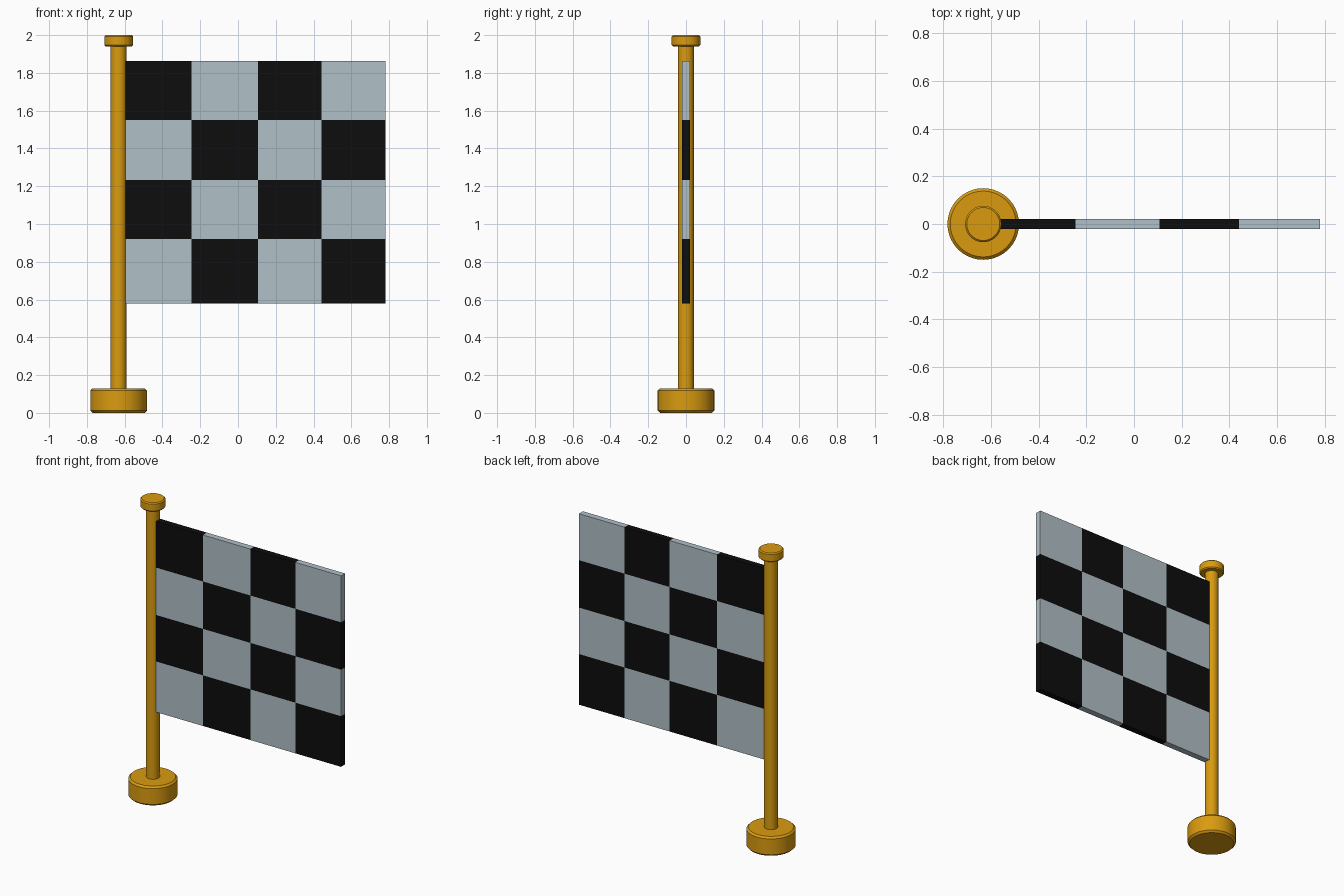
import bpy, bmesh, math

if "Cube" in bpy.data.objects:
    bpy.data.objects.remove(bpy.data.objects["Cube"])

POLE_X = -0.632
SIDES = 40


def material(name, rgb):
    m = bpy.data.materials.new(name)
    m.diffuse_color = (*rgb, 1)
    m.use_nodes = True
    m.node_tree.nodes["Principled BSDF"].inputs["Base Color"].default_value = m.diffuse_color
    return m


gold = material("gold", (0.70, 0.33, 0.005))
pale = material("pale_grey", (0.434, 0.525, 0.57))
black = material("black", (0.004, 0.004, 0.004))


def disc(name, radius, z0, z1, chamfer=0.0):
    """Upright cylinder with optionally chamfered rims."""
    bpy.ops.mesh.primitive_cylinder_add(
        vertices=SIDES, radius=radius, depth=z1 - z0,
        location=(POLE_X, 0, (z0 + z1) / 2))
    ob = bpy.context.object
    ob.name = name
    ob.data.materials.append(gold)
    bpy.ops.object.shade_smooth_by_angle(angle=math.radians(30))
    if chamfer:
        bev = ob.modifiers.new("chamfer", 'BEVEL')
        bev.width = chamfer
        bev.segments = 1
        bev.limit_method = 'ANGLE'
        bev.angle_limit = math.radians(40)
    return ob


# Pole with its foot and top cap
disc("base", 0.15, 0.0, 0.13, 0.012)
disc("pole", 0.042, 0.12, 1.95)
disc("pole_cap", 0.076, 1.94, 2.0, 0.007)

# Chequered flag: one sheet of cells, coloured alternately, then thickened
cols = [-0.60, -0.246, 0.106, 0.441, 0.78]
rows = [0.58, 0.92, 1.232, 1.55, 1.862]
bm = bmesh.new()
grid = [[bm.verts.new((x, 0, z)) for x in cols] for z in rows]
for r in range(4):
    for c in range(4):
        face = bm.faces.new((grid[r][c], grid[r][c + 1],
                             grid[r + 1][c + 1], grid[r + 1][c]))
        face.material_index = (r + c) % 2
mesh = bpy.data.meshes.new("flag")
bm.to_mesh(mesh)
bm.free()
mesh.materials.append(pale)
mesh.materials.append(black)
flag = bpy.data.objects.new("flag", mesh)
bpy.context.collection.objects.link(flag)
solid = flag.modifiers.new("thickness", 'SOLIDIFY')
solid.thickness = 0.042
solid.offset = 0
